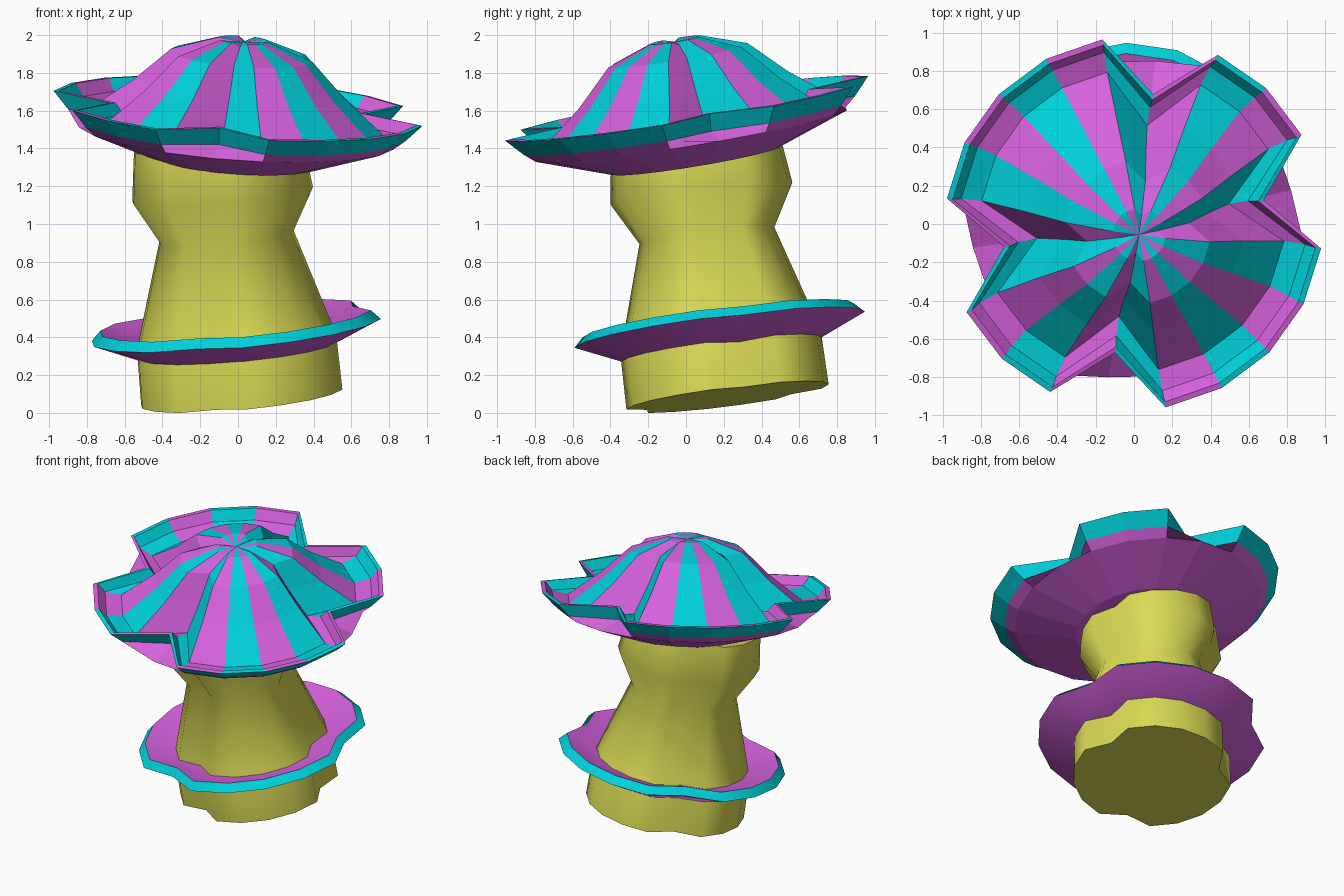
import bpy, bmesh, math
from mathutils import Vector

if "Cube" in bpy.data.objects:
    bpy.data.objects.remove(bpy.data.objects["Cube"])


def material(name, rgb):
    m = bpy.data.materials.new(name)
    m.diffuse_color = (*rgb, 1)
    m.use_nodes = True
    m.node_tree.nodes["Principled BSDF"].inputs["Base Color"].default_value = m.diffuse_color
    return m


TEAL = material("teal", (0.0, 0.64, 0.71))
PINK = material("pink", (0.67, 0.12, 0.73))
YELLOW = material("yellow", (0.70, 0.71, 0.09))


def lathe(name, rings, apex, sides, start, notches, centre, normal, mats, color):
    """Spin rings (r, h, notch_r, notch_h) about a tilted axis; notch columns use the notch values."""
    bm = bmesh.new()
    loops = []
    for r, h, nr, nh in rings:
        loop = []
        for k in range(sides):
            a = math.radians(start + 360 * k / sides)
            rr, hh = (nr, nh) if k in notches else (r, h)
            loop.append(bm.verts.new((rr * math.cos(a), rr * math.sin(a), hh)))
        loops.append(loop)
    for row, (lo, hi) in enumerate(zip(loops, loops[1:])):
        for k in range(sides):
            n = (k + 1) % sides
            f = bm.faces.new((lo[k], lo[n], hi[n], hi[k]))
            f.material_index = color(row, k)
    bm.faces.new(loops[0][::-1])
    # fan from the last ring to the apex
    top = bm.verts.new((0, 0, apex))
    for k in range(sides):
        f = bm.faces.new((loops[-1][k], loops[-1][(k + 1) % sides], top))
        f.material_index = color(len(rings), k)
    bmesh.ops.recalc_face_normals(bm, faces=bm.faces)
    me = bpy.data.meshes.new(name)
    bm.to_mesh(me)
    bm.free()
    for m in mats:
        me.materials.append(m)
    ob = bpy.data.objects.new(name, me)
    bpy.context.collection.objects.link(ob)
    ob.rotation_mode = 'QUATERNION'
    ob.rotation_quaternion = Vector((0, 0, 1)).rotation_difference(Vector(normal))
    ob.location = centre
    return ob


def scaled(profile, s):
    return [(r, h, r * s, h) for r, h in profile]


STEM_AXIS = (-0.094, -0.128, 1)
STEM_NOTCHES = (0, 6, 12)

# Stem: waisted column with three vertical grooves
stem = lathe("stem",
             scaled([(0.54, 0), (0.535, 0.27), (0.515, 0.36), (0.36, 0.865),
                     (0.485, 1.09), (0.45, 1.36)], 0.84), 1.36,
             18, 12, STEM_NOTCHES, (0.02, 0.22, 0.084), STEM_AXIS,
             [YELLOW], lambda row, k: 0)

# Skirt: shallow bowl around the stem with a teal lip
skirt = lathe("skirt",
              scaled([(0.50, -0.12), (0.775, 0), (0.725, 0.05), (0.48, -0.03)], 0.88), -0.03,
              18, 12, STEM_NOTCHES, (-0.008, 0.178, 0.440), STEM_AXIS,
              [TEAL, PINK], lambda row, k: 0 if row == 1 else 1)

# Cap: striped dome, raised rim and underside, with four grooves cut into rim and dome
cap_rings = [(0.30, -0.27, 0.30, -0.27), (0.45, -0.28, 0.45, -0.28),
             (0.845, -0.14, 0.845, -0.14), (0.905, -0.09, 0.65, -0.095),
             (0.99, 0, 0.69, 0), (0.96, 0.003, 0.66, 0.003),
             (0.91, -0.06, 0.61, -0.06), (0.80, -0.08, 0.51, -0.08),
             (0.57, 0.10, 0.38, 0.10), (0.38, 0.285, 0.27, 0.28), (0.14, 0.368, 0.10, 0.345)]


def cap_color(row, k):
    if row < 3:
        return 1
    return 0 if row == 3 else k % 2


cap = lathe("cap", cap_rings, 0.358, 20, 10, (0, 4, 10, 14), (0.0, 0.003, 1.612),
            (0.073, -0.165, 1), [TEAL, PINK], cap_color)

# Smooth stem and skirt, flat cap
for ob, angle in ((stem, 62), (skirt, 30)):
    bpy.ops.object.select_all(action='DESELECT')
    ob.select_set(True)
    bpy.context.view_layer.objects.active = ob
    bpy.ops.object.shade_smooth_by_angle(angle=math.radians(angle))
